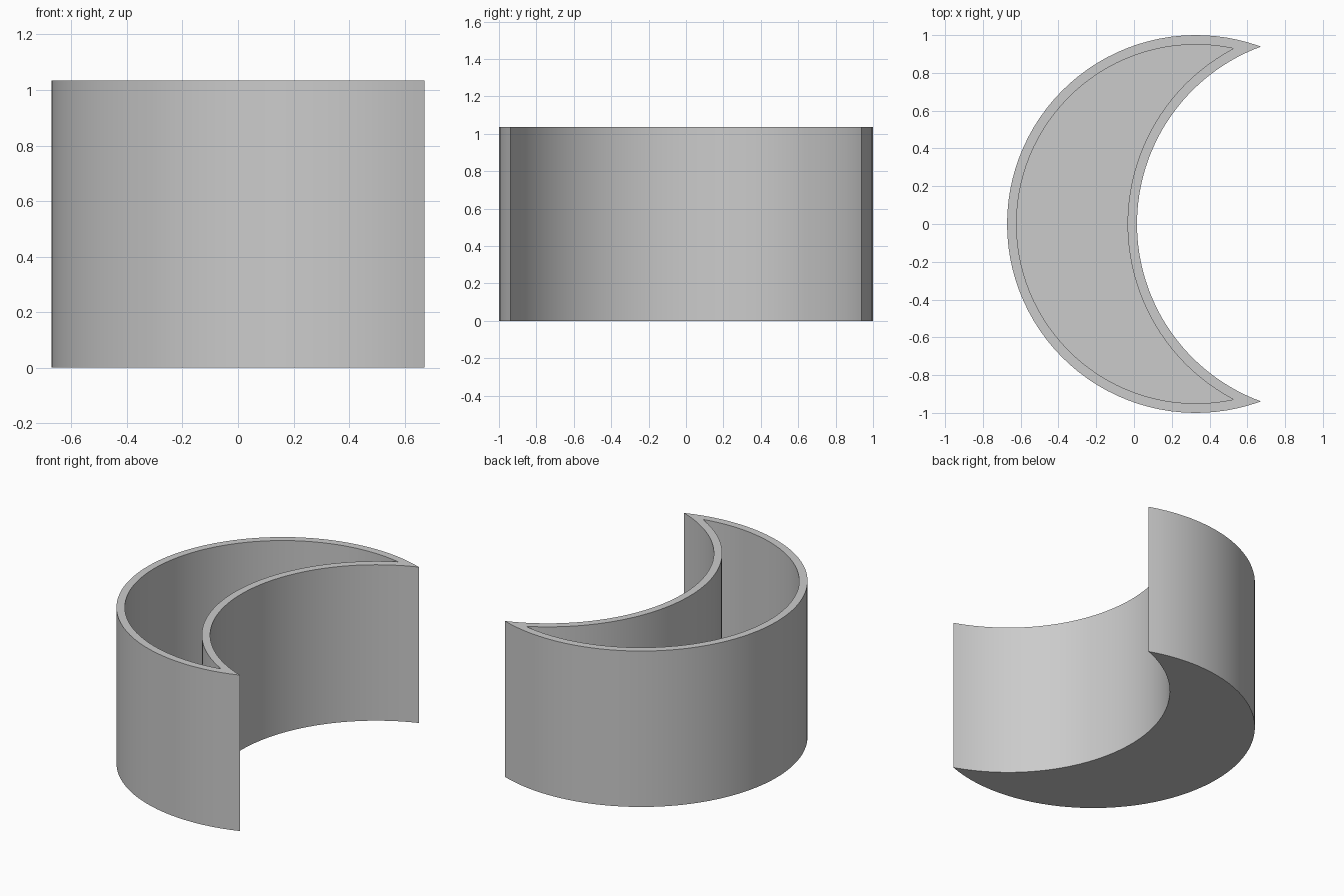
import bpy, bmesh, math

cube = bpy.data.objects.get("Cube")
if cube:
    bpy.data.objects.remove(cube, do_unlink=True)

HEIGHT, WALL, FLOOR = 1.035, 0.05, 0.05
BACK_X, HOLLOW_X = 0.328, 1.016   # centres of the two arcs
STEPS = 64


def arc(cx, r, start, end):
    """Points along an arc, from start angle to end angle inclusive."""
    return [(cx + r * math.cos(start + (end - start) * i / STEPS),
             r * math.sin(start + (end - start) * i / STEPS))
            for i in range(STEPS + 1)]


def crescent(inset):
    """Crescent outline: convex arc from upper to lower tip, then concave arc back."""
    r1, r2 = 1 - inset, 1 + inset
    d = HOLLOW_X - BACK_X
    a = (d * d + r1 * r1 - r2 * r2) / (2 * d)
    h = math.sqrt(r1 * r1 - a * a)
    t1, t2 = math.atan2(h, a), math.atan2(h, a - d)
    convex = arc(BACK_X, r1, t1, 2 * math.pi - t1)
    concave = arc(HOLLOW_X, r2, 2 * math.pi - t2, t2)
    return convex + concave[1:-1]


bm = bmesh.new()

# Outline loops: outer bottom, outer top, inner rim, cavity floor
loops = [[bm.verts.new((x, y, z)) for x, y in crescent(inset)]
         for inset, z in ((0, 0), (0, HEIGHT), (WALL, HEIGHT), (WALL, FLOOR))]
n = len(loops[0])

# Outer wall, rim and inner wall
for low, high in zip(loops, loops[1:]):
    for i in range(n):
        j = (i + 1) % n
        bm.faces.new((low[i], low[j], high[j], high[i]))

# Base and cavity floor, as strips across the crescent
for loop in (loops[0], loops[-1]):
    for i in range(STEPS):
        ring = [loop[i], loop[i + 1], loop[-i - 1], loop[-i]]
        bm.faces.new(list(dict.fromkeys(ring)))

bmesh.ops.recalc_face_normals(bm, faces=bm.faces)
mesh = bpy.data.meshes.new("crescent_planter")
bm.to_mesh(mesh)
bm.free()
planter = bpy.data.objects.new("crescent_planter", mesh)
bpy.context.collection.objects.link(planter)

# Plain grey
grey = bpy.data.materials.new("light_grey")
grey.use_nodes = True
colour = (0.6, 0.6, 0.6, 1)
grey.diffuse_color = colour
grey.node_tree.nodes["Principled BSDF"].inputs["Base Color"].default_value = colour
mesh.materials.append(grey)

# Smooth curved walls, crisp rims and tips
bpy.ops.object.select_all(action="DESELECT")
planter.select_set(True)
bpy.context.view_layer.objects.active = planter
bpy.ops.object.shade_smooth_by_angle(angle=math.radians(25))
